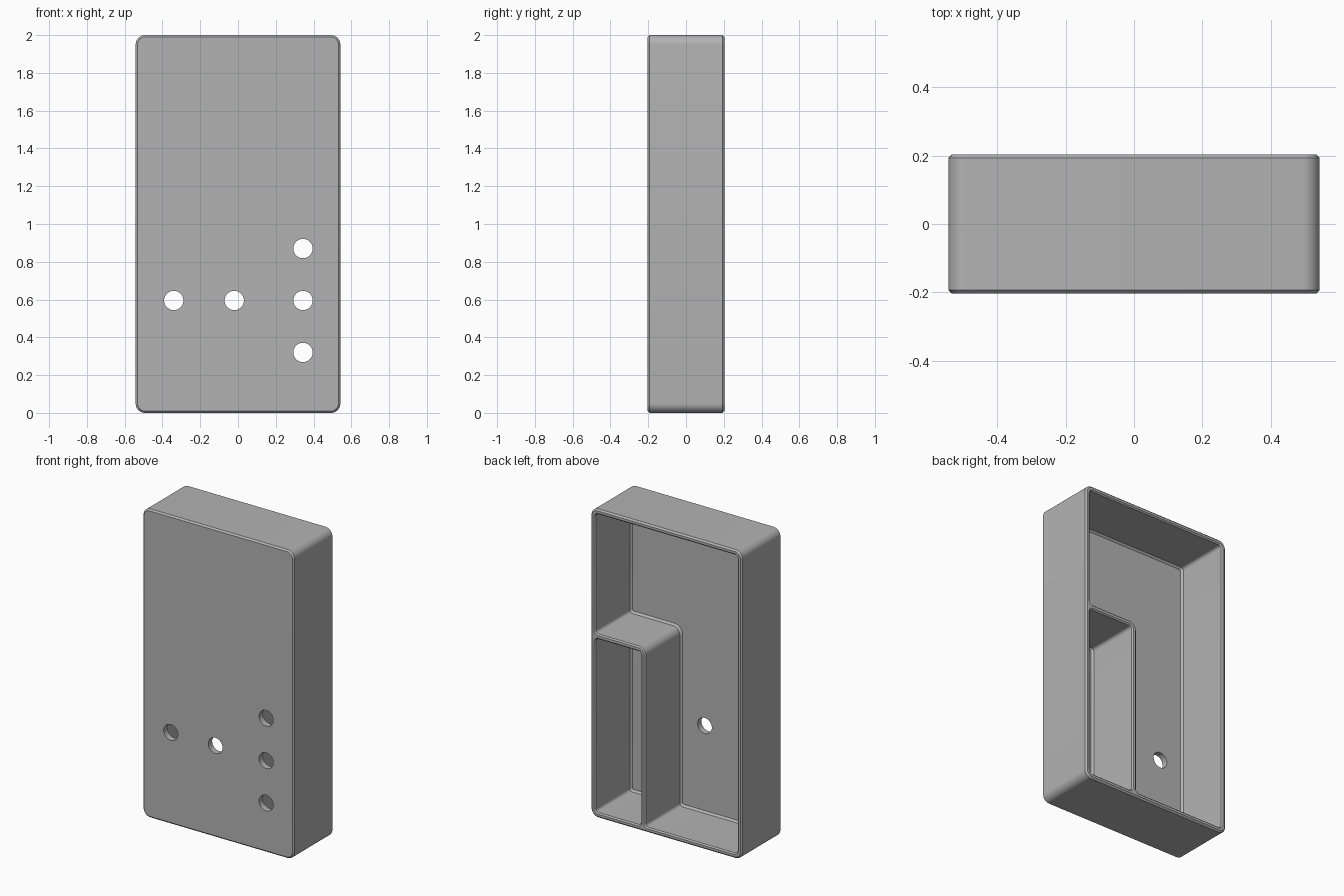
import bpy
import bmesh
from math import cos, sin, pi
from mathutils import Vector

if "Cube" in bpy.data.objects:
    bpy.data.objects.remove(bpy.data.objects["Cube"], do_unlink=True)

HALF_W, HALF_D, HEIGHT = 0.542, 0.203, 2.0
WALL, FLOOR, EDGE = 0.033, 0.04, 0.01
DIV_X, DIV_Z = 0.15, 1.19          # outer corner of the small compartment

grey = bpy.data.materials.new("grey plastic")
grey.use_nodes = True
colour = (0.45, 0.45, 0.45, 1)
grey.diffuse_color = colour
grey.node_tree.nodes["Principled BSDF"].inputs["Base Color"].default_value = colour


def outline(corners, grow, steps=8):
    """Right-angled outline (x, z, radius), counter-clockwise, grown and rounded."""
    points = []
    for i, (x, z, radius) in enumerate(corners):
        p = Vector((x, z))
        d1 = (p - Vector(corners[i - 1][:2])).normalized()
        d2 = (Vector(corners[(i + 1) % len(corners)][:2]) - p).normalized()
        n1, n2 = Vector((d1.y, -d1.x)), Vector((d2.y, -d2.x))
        turn = 1 if d1.cross(d2) > 0 else -1
        r = radius + turn * grow
        centre = p + (n1 + n2) * (grow - turn * r)
        for s in range(steps + 1):
            t = pi / 2 * s / steps
            points.append(centre + (n1 * cos(t) + n2 * sin(t)) * turn * r)
    return points


def loft(name, corners, levels):
    """Closed solid through outlines at (y, grow) levels."""
    bm = bmesh.new()
    rings = [[bm.verts.new((p.x, y, p.y)) for p in outline(corners, grow)]
             for y, grow in levels]
    for a, b in zip(rings, rings[1:]):
        for i in range(len(a)):
            bm.faces.new((a[i - 1], a[i], b[i], b[i - 1]))
    bm.faces.new(rings[0])
    bm.faces.new(rings[-1])
    bmesh.ops.recalc_face_normals(bm, faces=bm.faces[:])
    mesh = bpy.data.meshes.new(name)
    bm.to_mesh(mesh)
    bm.free()
    mesh.materials.append(grey)
    obj = bpy.data.objects.new(name, mesh)
    bpy.context.collection.objects.link(obj)
    return obj


# Case body with rounded corners and chamfered front and back rims
R = 0.05
case = loft("case",
            [(-HALF_W, 0, R), (HALF_W, 0, R), (HALF_W, HEIGHT, R), (-HALF_W, HEIGHT, R)],
            [(-HALF_D, -EDGE), (EDGE - HALF_D, 0), (HALF_D - EDGE, 0), (HALF_D, -EDGE)])

# Cavities open at the back, chamfered at the floor and the rim
r = 0.02
inner, top = HALF_W - WALL, HEIGHT - WALL
base = FLOOR - HALF_D
levels = [(base, -0.012), (base + 0.012, 0), (HALF_D - 0.008, 0),
          (HALF_D, 0.008), (HALF_D + 0.05, 0.008)]
cutters = [
    loft("main_cavity_cutter",
         [(-inner, WALL, r), (DIV_X, WALL, r), (DIV_X, DIV_Z, R),
          (inner, DIV_Z, r), (inner, top, r), (-inner, top, r)], levels),
    loft("small_cavity_cutter",
         [(DIV_X + WALL, WALL, r), (inner, WALL, r),
          (inner, DIV_Z - WALL, r), (DIV_X + WALL, DIV_Z - WALL, r)], levels),
]

# Round holes through the front panel
for x, z in [(-0.34, 0.595), (-0.02, 0.595), (0.344, 0.32), (0.344, 0.595), (0.344, 0.87)]:
    bpy.ops.mesh.primitive_cylinder_add(vertices=48, radius=0.051, depth=0.2,
                                        location=(x, -HALF_D, z), rotation=(pi / 2, 0, 0))
    hole = bpy.context.object
    hole.name = "hole_cutter"
    hole.data.materials.append(grey)
    cutters.append(hole)

# Cut the case, then discard the cutters
bpy.ops.object.select_all(action="DESELECT")
bpy.context.view_layer.objects.active = case
case.select_set(True)
for cutter in cutters:
    cutter.hide_render = True
    mod = case.modifiers.new("cut", "BOOLEAN")
    mod.operation = "DIFFERENCE"
    mod.solver = "EXACT"
    mod.object = cutter
    bpy.ops.object.modifier_apply(modifier=mod.name)
for cutter in cutters:
    bpy.data.objects.remove(cutter, do_unlink=True)

bpy.ops.object.shade_smooth_by_angle(angle=pi / 6)
